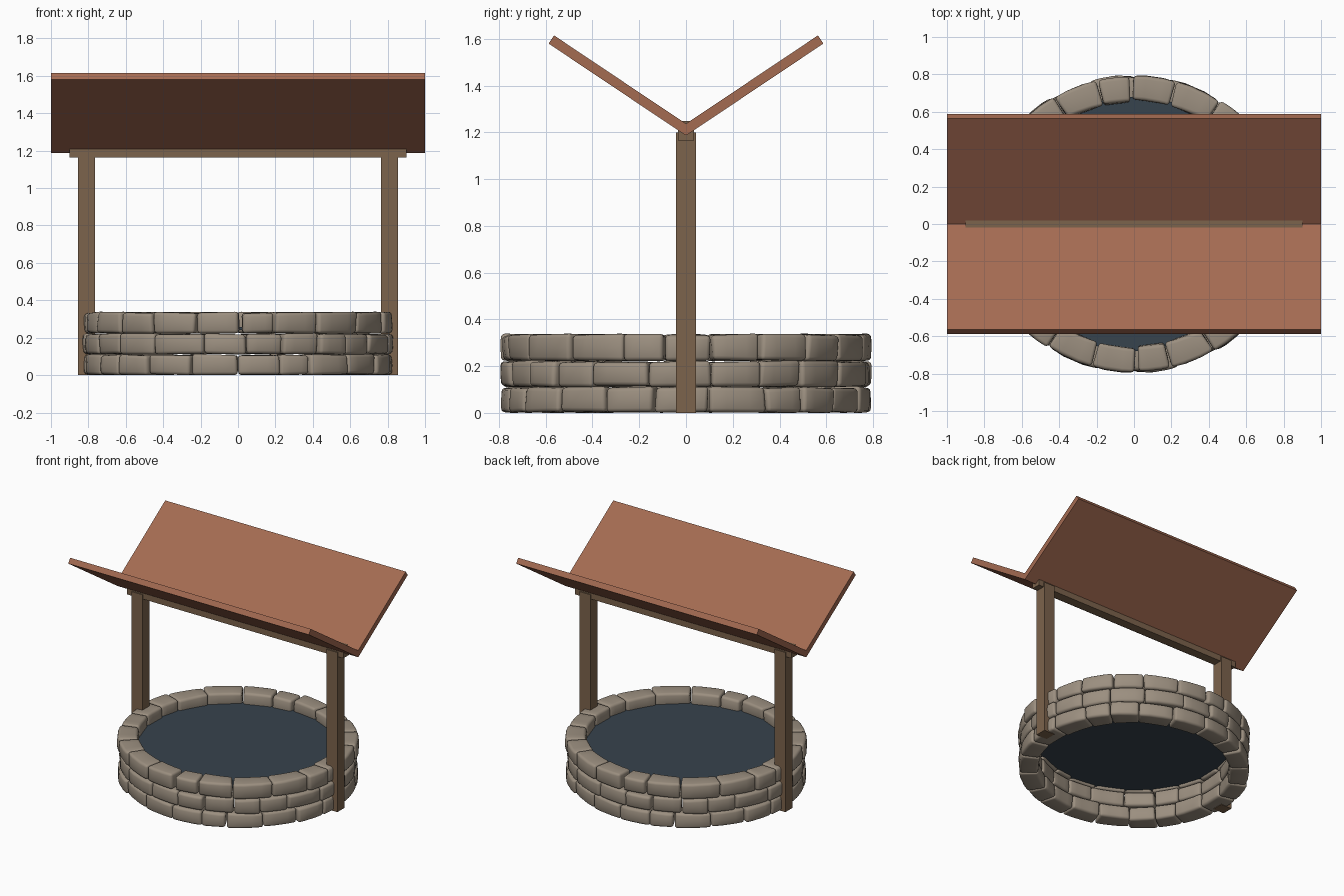
import bpy, bmesh, math, random
from mathutils import Matrix, Vector

if "Cube" in bpy.data.objects:
    bpy.data.objects.remove(bpy.data.objects["Cube"])

random.seed(4)


def material(name, rgb):
    m = bpy.data.materials.new(name)
    m.diffuse_color = (*rgb, 1)
    m.use_nodes = True
    m.node_tree.nodes["Principled BSDF"].inputs["Base Color"].default_value = m.diffuse_color
    return m


STONE = material("grey_stone", (0.33, 0.275, 0.215))
WOOD = material("brown_wood", (0.20, 0.125, 0.072))
ROOF = material("terracotta_roof", (0.37, 0.145, 0.083))
WATER = material("dark_water", (0.038, 0.056, 0.074))


def finish(bm, name, mat):
    mesh = bpy.data.meshes.new(name)
    bmesh.ops.recalc_face_normals(bm, faces=bm.faces)
    bm.to_mesh(mesh)
    bm.free()
    mesh.materials.append(mat)
    ob = bpy.data.objects.new(name, mesh)
    bpy.context.collection.objects.link(ob)
    return ob


def box(name, centre, size, mat, tilt=0):
    bm = bmesh.new()
    bmesh.ops.create_cube(bm, size=1, matrix=Matrix.Translation(centre)
                          @ Matrix.Rotation(tilt, 4, 'X')
                          @ Matrix.Diagonal((*size, 1)))
    return finish(bm, name, mat)


def stone(name, a0, a1, z0, z1, half_turn):
    """Worn block between two angles (from the front), bent round the ring."""
    r_mid = 0.722 + random.uniform(-0.006, 0.006)
    width = math.radians(a1 - a0) * 0.79 - 0.003
    size = Vector((width, 0.13, z1 - z0))
    bm = bmesh.new()
    bmesh.ops.create_cube(bm, size=1)
    for v in bm.verts:
        v.co *= size
        v.co += Vector([random.uniform(-0.007, 0.005) * (1 if c > 0 else -1) for c in v.co])
        v.co.z = max(v.co.z, -size.z / 2)
    bmesh.ops.bevel(bm, geom=bm.edges[:], offset=0.017, segments=3, profile=0.5,
                    affect='EDGES')
    for axis, s in ((0, -0.2), (0, 0.2), (2, 0)):
        n = Vector((0, 0, 0))
        n[axis] = 1
        bmesh.ops.bisect_plane(bm, geom=bm.verts[:] + bm.edges[:] + bm.faces[:],
                               plane_co=n * s * size[axis], plane_no=n)
    mid = math.radians((a0 + a1) / 2 + half_turn)
    for v in bm.verts:
        x, y, z = v.co
        bulge = 0.007 * (1 - (2 * x / width) ** 2) * (1 - (2 * z / size.z) ** 2)
        r = r_mid + y + math.copysign(bulge, y)
        a = mid + x / 0.79
        v.co = (1.045 * r * math.sin(a), -r * math.cos(a), (z0 + z1) / 2 + z)
    ob = finish(bm, name, STONE)
    bpy.context.view_layer.objects.active = ob
    ob.select_set(True)
    bpy.ops.object.shade_smooth_by_angle(angle=math.radians(40))
    ob.select_set(False)


# Stone ring: three courses, joints repeat after half a turn
COURSES = [
    (0.0, 0.11, (0, 16, 28, 46, 64, 80, 97, 116, 129, 144, 162, 180)),
    (0.11, 0.222, (3, 17, 32, 45, 59, 78, 98, 114, 129, 147, 167, 183)),
    (0.222, 0.336, (1.5, 14, 31, 51, 70, 83, 98, 114, 131, 146, 164, 180.5)),
]
for c, (z0, z1, joints) in enumerate(COURSES):
    for i in range(len(joints) - 1):
        seed = random.random()
        for turn in (0, 180):
            random.seed(seed)
            stone(f"stone_{c}_{i}_{turn}", joints[i], joints[i + 1], z0, z1, turn)

# Water disc inside the top course
bm = bmesh.new()
bmesh.ops.create_cone(bm, cap_ends=True, segments=48, radius1=0.68, radius2=0.68, depth=0.015,
                      matrix=Matrix.Translation((0, 0, 0.25)) @ Matrix.Diagonal((1.045, 1, 1, 1)))
finish(bm, "water", WATER)

# Timber frame and V-shaped roof
for side, label in ((-1, "left"), (1, "right")):
    box(f"{label}_post", (side * 0.81, 0, 0.6), (0.092, 0.086, 1.2), WOOD)
box("ridge_beam", (0, 0, 1.207), (1.8, 0.07, 0.085), WOOD)
for side, label in ((-1, "front"), (1, "back")):
    box(f"{label}_roof_slab", (0, side * 0.283, 1.401), (2, 0.705, 0.042), ROOF,
        side * math.radians(33.8))
